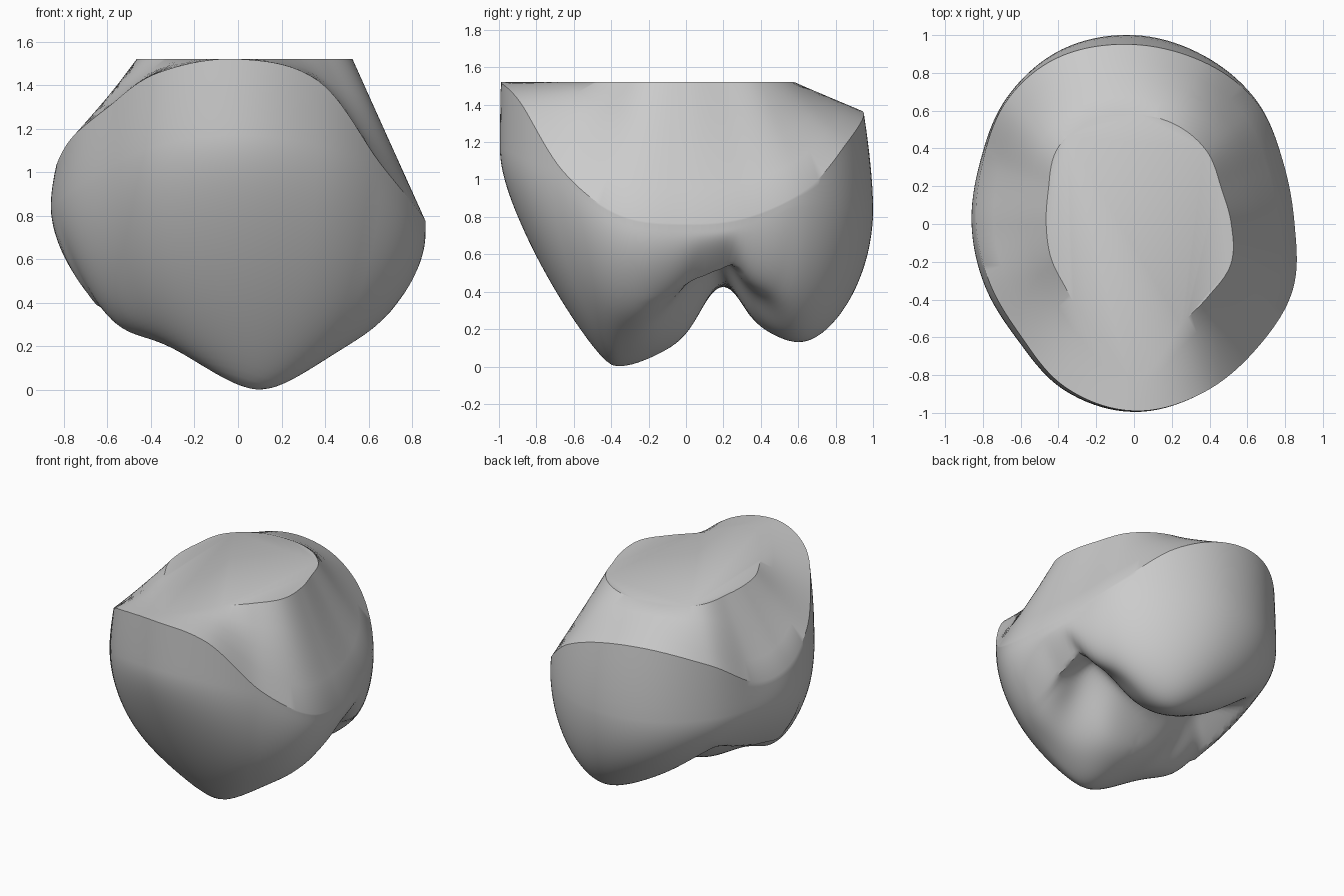
import bpy, bmesh, math
from math import sin, cos, pi, exp, sqrt

cube = bpy.data.objects.get("Cube")
if cube:
    bpy.data.objects.remove(cube)

SEGMENTS = 144
FLOOR_RINGS = 44
SIDE_RINGS = 5
WALL_RINGS = 4
TOP = 1.52

# Polar samples, every 22.5 degrees counter-clockwise from +x
OUTLINE = [.85, .855, .92, .965, 1, 1, .95, .88, .86, .855, .87, .955, .995, .965, .925, .91]
RIM_Z = [.765, .8, .95, 1.2, 1.34, 1.36, 1.24, 1.03, 1.03, 1.16, 1.3, 1.46, 1.52, 1.42, 1.04, .81]
PLATEAU = [.515, .5, .545, .57, .58, .59, .57, .49, .465, .475, .5, .6, .8, .6, .55, .555]

# Hollows (positive) and swellings (negative) of the underside: x, y, size, height
DENTS = [(.48, .02, .16, .13), (.5, .38, .14, .07), (-.35, -.02, .13, .06),
         (-.45, .42, .14, .05), (-.58, -.25, .2, -.1), (.66, -.25, .18, -.03)]


def around(samples, angle):
    """Smooth closed interpolation of polar samples."""
    n = len(samples)
    u = angle / (2 * pi) * n
    i = int(u)
    t = u - i
    a, b, c, d = (samples[(i + k) % n] for k in (-1, 0, 1, 2))
    return b + t * ((c - a) + t * ((2 * a - 5 * b + 4 * c - d) + t * (3 * (b - c) + d - a))) / 2


def cusp(x, y, cx, cy, base, side, front, back):
    """Rounded cone with its own slope on the sides, front and back."""
    slope = front if y < cy else back
    return base - .1 + sqrt(.01 + (side * (x - cx)) ** 2 + (slope * (y - cy)) ** 2)


def side_ridge(x, y, cx, cy, base, front, back):
    """Crest along y that closes one end of the groove."""
    return base + max(front * (cy - y), back * (y - cy)) + .7 * abs(x - cx)


def soft_min(a, b, k=.06):
    h = max(k - abs(a - b), 0) / k
    return min(a, b) - h * h * k / 4


def underside(x, y):
    """Two cusps with a groove between, closed at both ends by side ridges."""
    front = cusp(x, y, .1, -.37, 0, .7, 1.35, .6)
    back = cusp(x, y, .22, .66, .095, .6, .7, .55)
    floor = soft_min(front, back) + .18 * exp(-((y - .17) / .13) ** 2)
    for cx, cy, size, height in DENTS:
        floor += height * exp(-((x - cx) ** 2 + (y - cy) ** 2) / size ** 2)
    left = side_ridge(x, y, .69, -.22, .34, 1.5, .36)
    right = side_ridge(x, y, -.64, -.15, .35, 1.3, .25)
    return soft_min(floor, soft_min(left, right))


def column(angle):
    """Points from the underside centre out, up to the rim and in to the plateau."""
    c, s = cos(angle), sin(angle)
    radius = around(OUTLINE, angle)
    rim_z = around(RIM_Z, angle)
    inset = .05 * max(s, 0) ** 6 + .03 * max(cos(angle - math.radians(205)), 0) ** 2
    rim_r = radius - inset
    flat_r = around(PLATEAU, angle)
    belly_z = min(rim_z - .05, .85 + .32 * max(-s, 0) ** 2)
    points = []
    for i in range(1, FLOOR_RINGS + 1):
        rho = sin(i / FLOOR_RINGS * pi / 2)
        r = radius * rho
        base = underside(r * c, r * s)
        lift = 1 - sqrt(max(0, 1 - rho ** (6 + 2 * c * c)))
        points.append((r * c, r * s, base + (belly_z - base) * lift))
    for i in range(1, SIDE_RINGS + 1):
        t = i / SIDE_RINGS
        r = radius + (rim_r - radius) * t ** 1.6
        points.append((r * c, r * s, belly_z + (rim_z - belly_z) * t))
    for i in range(1, WALL_RINGS + 1):
        t = i / WALL_RINGS
        r = rim_r + (flat_r - rim_r) * t
        points.append((r * c, r * s, rim_z + (TOP - rim_z) * t))
    return points


# Body: sweep the columns round the vertical axis
bm = bmesh.new()
columns = [[bm.verts.new(p) for p in column(2 * pi * k / SEGMENTS)] for k in range(SEGMENTS)]
centre = bm.verts.new((0, 0, underside(0, 0)))
for k, here in enumerate(columns):
    after = columns[(k + 1) % SEGMENTS]
    bm.faces.new((centre, after[0], here[0]))
    for j in range(len(here) - 1):
        bm.faces.new((here[j], after[j], after[j + 1], here[j + 1]))
bm.faces.new([col[-1] for col in columns])
bmesh.ops.recalc_face_normals(bm, faces=bm.faces)
mesh = bpy.data.meshes.new("tooth_crown")
bm.to_mesh(mesh)
bm.free()
crown = bpy.data.objects.new("tooth_crown", mesh)
bpy.context.collection.objects.link(crown)

# Plain grey material
grey = bpy.data.materials.new("plain_grey")
grey.use_nodes = True
grey.diffuse_color = (.6, .6, .6, 1)
grey.node_tree.nodes["Principled BSDF"].inputs["Base Color"].default_value = (.6, .6, .6, 1)
mesh.materials.append(grey)

bpy.context.view_layer.objects.active = crown
crown.select_set(True)
bpy.ops.object.shade_smooth_by_angle(angle=math.radians(32))
